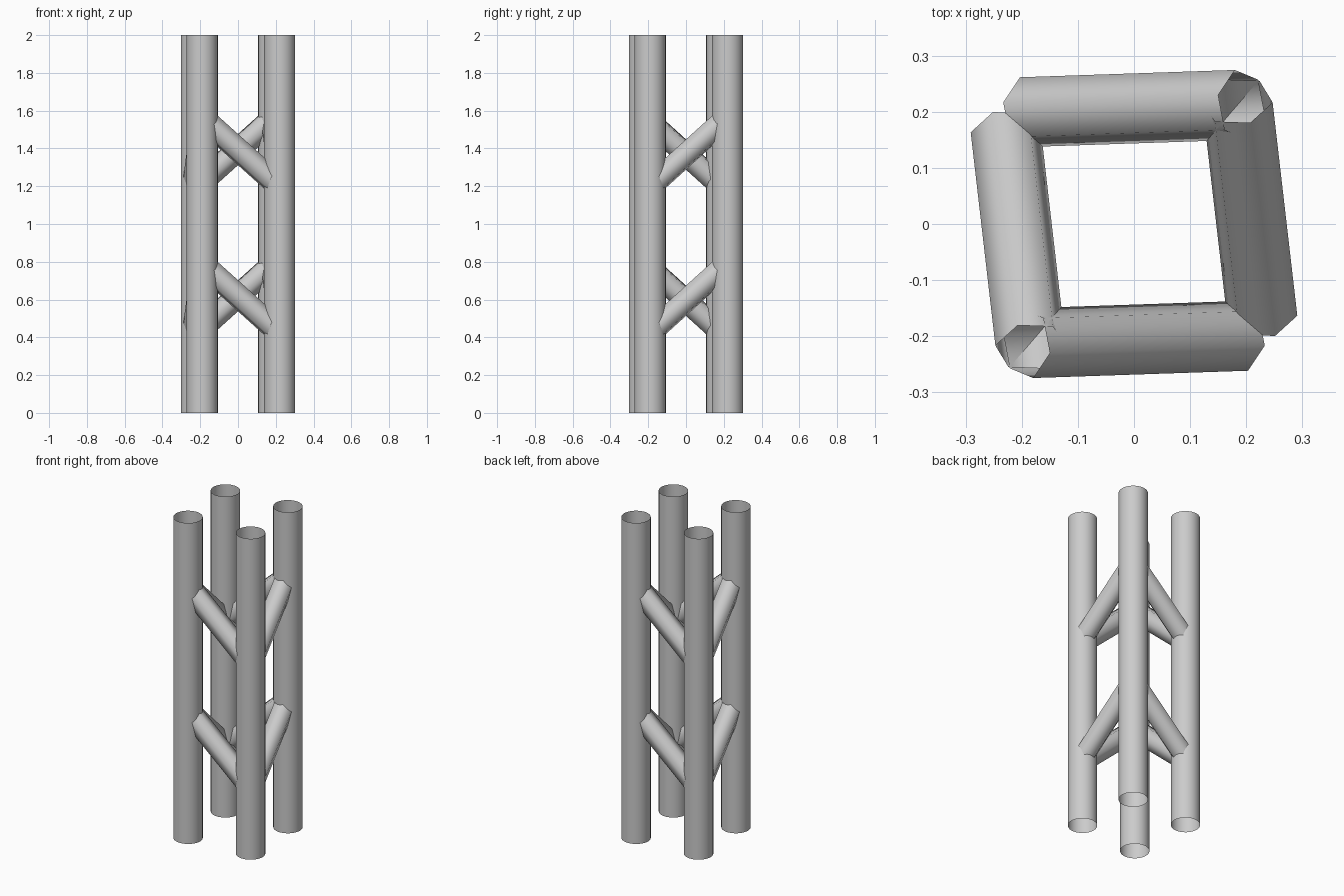
import bpy, bmesh, math
from mathutils import Vector

if "Cube" in bpy.data.objects:
    bpy.data.objects.remove(bpy.data.objects["Cube"])


def tube(name, a, b, radius, sides, side_dir, roll=0.0):
    """Open thin tube from a to b; side_dir is where ring angle zero points."""
    a, b = Vector(a), Vector(b)
    axis = (b - a).normalized()
    u = Vector(side_dir)
    u = (u - axis * u.dot(axis)).normalized()
    v = axis.cross(u)
    if v.z < 0:
        v = -v
    bm = bmesh.new()
    rings = []
    for c in (a, b):
        ring = []
        for i in range(sides):
            t = roll + 2 * math.pi * i / sides
            ring.append(bm.verts.new(c + radius * (u * math.cos(t) + v * math.sin(t))))
        rings.append(ring)
    for i in range(sides):
        j = (i + 1) % sides
        f = bm.faces.new((rings[0][i], rings[0][j], rings[1][j], rings[1][i]))
        f.smooth = True
        f.normal_update()
        if f.normal.dot(f.calc_center_median() - (a + b) / 2) < 0:
            f.normal_flip()
    me = bpy.data.meshes.new(name)
    bm.to_mesh(me)
    bm.free()
    ob = bpy.data.objects.new(name, me)
    bpy.context.collection.objects.link(ob)
    return ob


# Four upright open posts on a slightly turned square
for i, (x, y) in enumerate([(0.22, -0.19), (0.19, 0.22), (-0.22, 0.19), (-0.19, -0.22)]):
    tube(f"post_{i + 1}", (x, y, 0), (x, y, 2), 0.083, 32, (1, 0, 0))

# Two tiers of six-sided diagonal braces: centre and half run toward the low end
braces = [("front", (0.0, -0.206), (0.1915, 0.0065)),
          ("left", (-0.206, -0.029), (-0.022, 0.190))]
RISE = 0.172
for tier, zc in enumerate((0.62, 1.394)):
    for name, (cx, cy), (dx, dy) in braces:
        for s, label in ((1, name), (-1, "back" if name == "front" else "right")):
            c = Vector((s * cx, s * cy, zc))
            h = Vector((s * dx, s * dy, -RISE))
            out = Vector((-h.y, h.x, 0))
            if out.dot(Vector((c.x, c.y, 0))) < 0:
                out = -out
            tube(f"{label}_brace_{tier + 1}", c - h, c + h, 0.064, 6, out, math.radians(13))
